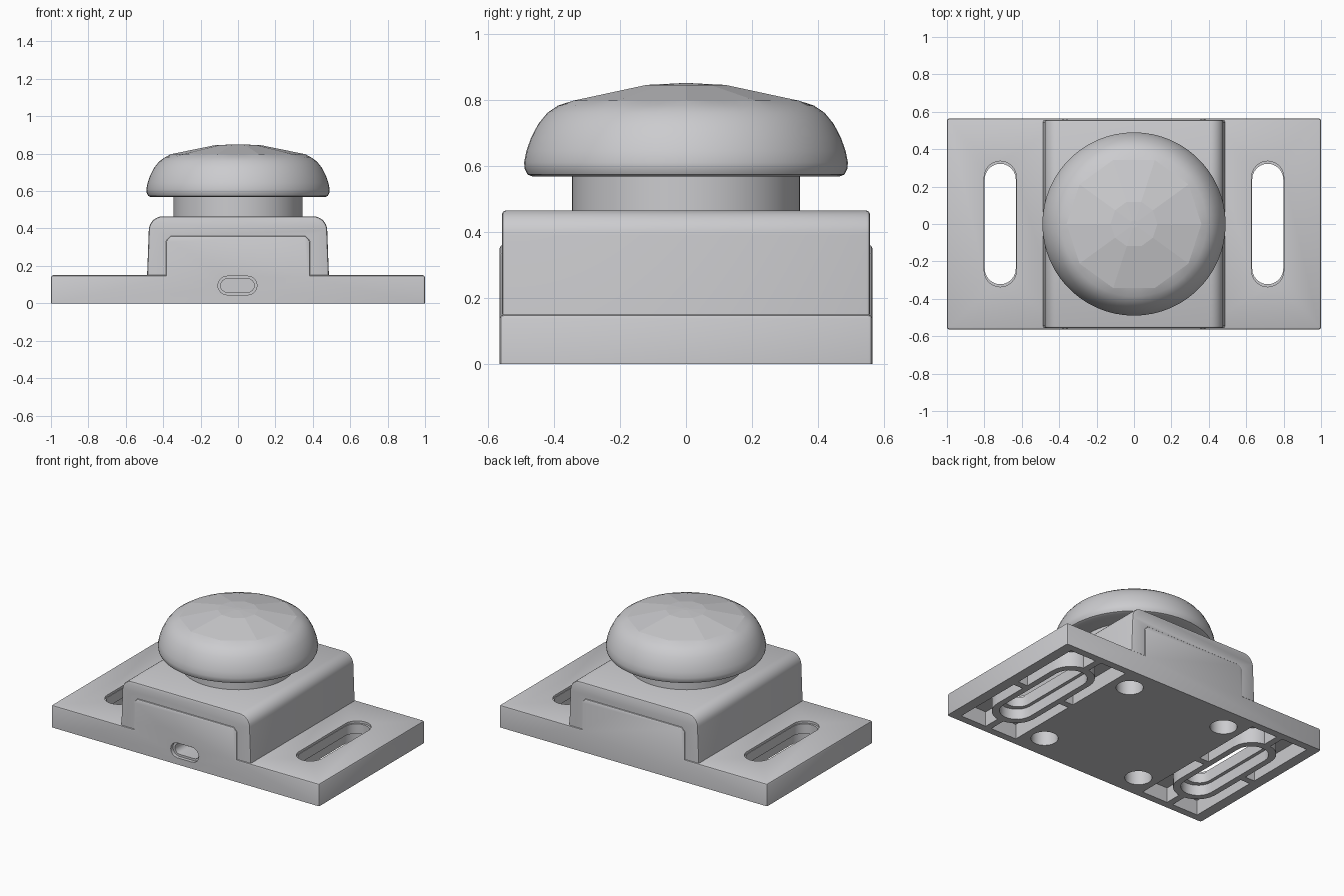
import bpy, bmesh, math
from mathutils import Vector

if "Cube" in bpy.data.objects:
    bpy.data.objects.remove(bpy.data.objects["Cube"])

grey = bpy.data.materials.new("light_grey")
grey.diffuse_color = (0.6, 0.6, 0.62, 1)
grey.use_nodes = True
grey.node_tree.nodes["Principled BSDF"].inputs["Base Color"].default_value = grey.diffuse_color


def finish(name, bm):
    bmesh.ops.recalc_face_normals(bm, faces=bm.faces[:])
    me = bpy.data.meshes.new(name)
    bm.to_mesh(me)
    bm.free()
    ob = bpy.data.objects.new(name, me)
    bpy.context.collection.objects.link(ob)
    me.materials.append(grey)
    return ob


def prism(name, outline, lo, hi, axis="z", bevel=0, keep=None):
    """Extrude a 2D outline along z (outline xy) or y (outline xz)."""
    place = (lambda a, b, c: (a, b, c)) if axis == "z" else (lambda a, b, c: (a, c, b))
    bm = bmesh.new()
    face = bm.faces.new([bm.verts.new(place(a, b, lo)) for a, b in outline])
    ext = bmesh.ops.extrude_face_region(bm, geom=[face])
    move = Vector(place(0, 0, hi - lo))
    for v in ext["geom"]:
        if isinstance(v, bmesh.types.BMVert):
            v.co += move
    bmesh.ops.recalc_face_normals(bm, faces=bm.faces[:])
    if bevel:
        bmesh.ops.bevel(bm, geom=[e for e in bm.edges if keep(e)], offset=bevel,
                        segments=2, profile=0.5, affect="EDGES", clamp_overlap=True)
    return finish(name, bm)


def rect(cx, cy, hx, hy):
    return [(cx - hx, cy - hy), (cx + hx, cy - hy), (cx + hx, cy + hy), (cx - hx, cy + hy)]


def slot(cx, cy, r, half, n=12, along_x=False):
    """Rounded slot outline, radius r, half length half."""
    pts = []
    for end, start in ((1, 0), (-1, math.pi)):
        for i in range(n + 1):
            a = start + math.pi * i / n
            p = (r * math.cos(a), r * math.sin(a) + end * (half - r))
            pts.append((cx + p[1], cy - p[0]) if along_x else (cx + p[0], cy + p[1]))
    return pts


def cut(target, cutter):
    mod = target.modifiers.new("cut", "BOOLEAN")
    mod.operation, mod.solver, mod.object = "DIFFERENCE", "EXACT", cutter
    bpy.context.view_layer.update()
    dg = bpy.context.evaluated_depsgraph_get()
    me = bpy.data.meshes.new_from_object(target.evaluated_get(dg))
    target.modifiers.clear()
    target.data = me
    bpy.data.objects.remove(cutter)


def smooth(ob, angle=35):
    bpy.ops.object.select_all(action="DESELECT")
    ob.select_set(True)
    bpy.context.view_layer.objects.active = ob
    bpy.ops.object.shade_smooth_by_angle(angle=math.radians(angle))


def lathe(name, rings, n=60):
    """Rings of (radius function or value, z), closed at both ends."""
    bm = bmesh.new()
    loops = []
    for r, z in rings:
        loop = []
        for i in range(n):
            a = math.tau * i / n
            rr = r(a) if callable(r) else r
            loop.append(bm.verts.new((rr * math.cos(a), rr * math.sin(a), z)))
        loops.append(loop)
    for p, q in zip(loops, loops[1:]):
        for i in range(n):
            bm.faces.new((p[i], p[(i + 1) % n], q[(i + 1) % n], q[i]))
    bm.faces.new(loops[0][::-1])
    bm.faces.new(loops[-1])
    return finish(name, bm)


# Base plate with the raised centre block as one profile
half = [(1, 0), (1, 0.15), (0.385, 0.15), (0.385, 0.335), (0.36, 0.362)]
profile = half + [(-x, z) for x, z in reversed(half)]


def base_edge(e):
    on_floor = all(v.co.z < 0.001 for v in e.verts)
    inner = all(abs(v.co.z - 0.15) < 0.001 and abs(v.co.x) < 0.5 for v in e.verts)
    return not on_floor and not inner


base = prism("base_plate", profile, -0.564, 0.564, "y", 0.012, base_edge)

for s in (-1, 1):
    cx = s * 0.715
    # Underside pocket, split by a wall round the slot and four ribs
    pocket = prism("pocket_cutter", rect(cx, 0, 0.215, 0.515), -0.1, 0.1)
    cut(pocket, prism("slot_wall", slot(cx, 0, 0.145, 0.405), -0.2, 0.2))
    cut(pocket, prism("cross_rib", rect(cx, 0, 0.3, 0.022), -0.2, 0.2))
    cut(pocket, prism("long_rib", rect(cx, 0, 0.022, 0.6), -0.2, 0.2))
    cut(base, pocket)
    # Mounting slot, wider at the bottom and longer at the top lip
    cut(base, prism("slot_cutter", slot(cx, 0, 0.083, 0.322), -0.1, 0.3))
    cut(base, prism("slot_flare", slot(cx, 0, 0.105, 0.355), -0.1, 0.07))
    cut(base, prism("slot_lip", slot(cx, 0, 0.086, 0.336), 0.135, 0.3))
    # Screw holes under the centre block
    for t in (-1, 1):
        ring = [(s * 0.37 + 0.083 * math.cos(math.tau * i / 24),
                 t * 0.4 + 0.083 * math.sin(math.tau * i / 24)) for i in range(24)]
        cut(base, prism("screw_hole_cutter", ring, -0.1, 0.14))

# Cable port in the front: shallow recess and deeper opening
cut(base, prism("port_recess", slot(-0.003, 0.095, 0.05, 0.105, 8, True), -0.7, -0.54, "y"))
cut(base, prism("port_opening", slot(-0.003, 0.095, 0.036, 0.09, 8, True), -0.7, -0.36, "y"))
smooth(base)

# Cover arch over the centre block
arc = [(0.402 + 0.075 * math.cos(i * math.pi / 16),
        0.39 + 0.075 * math.sin(i * math.pi / 16)) for i in range(9)]
outer = [(0.486, 0.15)] + arc
inner = [(0.384, 0.15), (0.384, 0.334), (0.359, 0.361)]
right = outer + [(-x, z) for x, z in reversed(outer)]
arch = right + [(-x, z) for x, z in inner] + list(reversed(inner))


def rim(e):
    a, b = (v.co for v in e.verts)
    outside = all(abs(c.x) > 0.395 or c.z > 0.4 for c in (a, b))
    return abs(a.y - b.y) < 0.001 and outside and max(a.z, b.z) > 0.16


cover = prism("cover", arch, -0.557, 0.557, "y", 0.012, rim)
smooth(cover)

# Neck under the button
neck = lathe("button_neck", [(0.345, 0.45), (0.345, 0.58)])
smooth(neck)


def decagon(size):
    step = math.pi / 5
    return lambda a: size * math.cos(step / 2) / math.cos((a % step) - step / 2)


# Mushroom button cap with a shallow ten-sided crown
cap = lathe("button_cap", [(0.3, 0.572), (0.465, 0.568), (0.48, 0.574), (0.488, 0.59),
                           (0.49, 0.61), (0.483, 0.645), (0.469, 0.685), (0.447, 0.727),
                           (0.42, 0.76), (0.388, 0.782), (decagon(0.36), 0.797),
                           (decagon(0.125), 0.845), (decagon(0.02), 0.85)])
smooth(cap)
for f in cap.data.polygons:
    if f.center.z > 0.8:
        f.use_smooth = False
